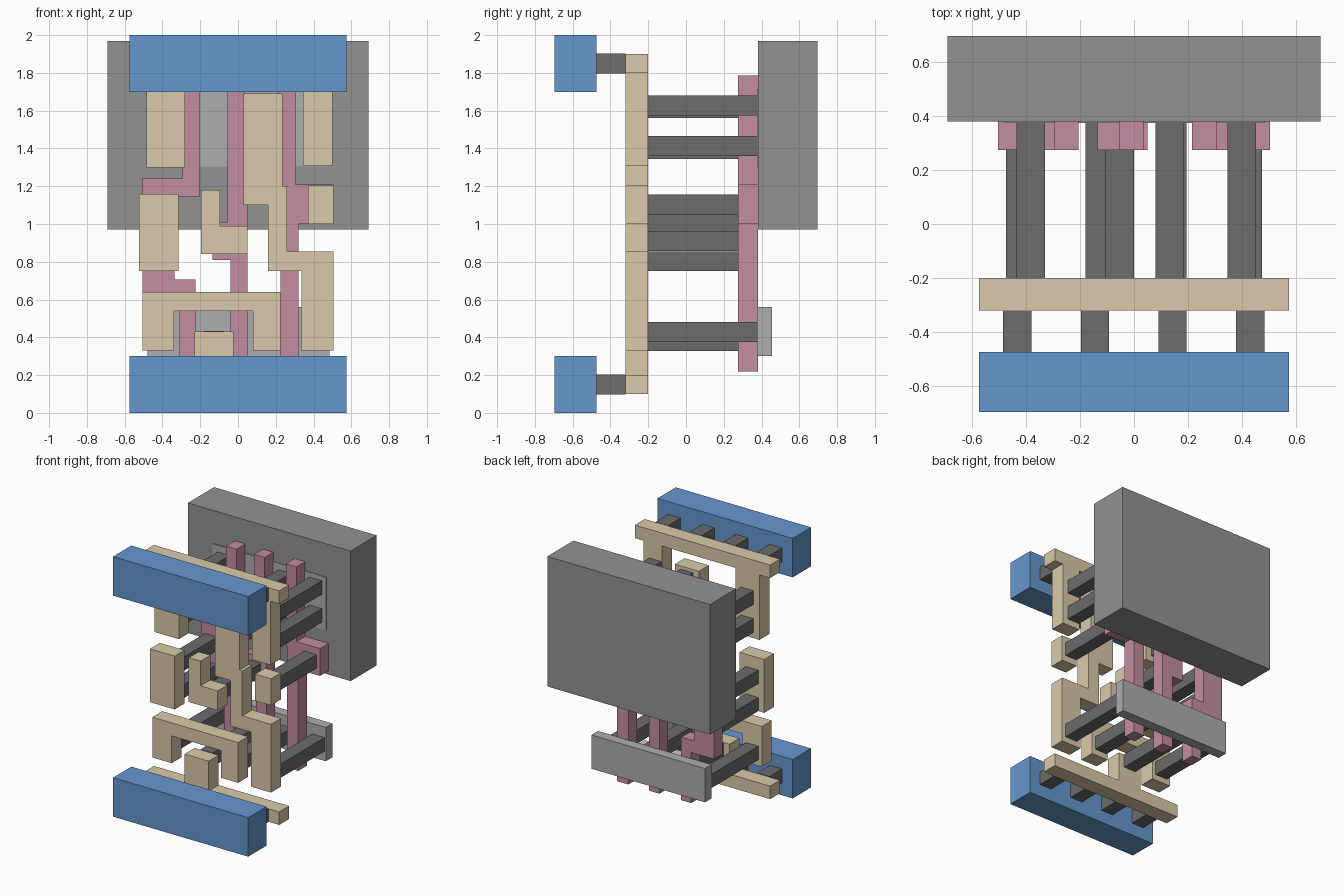
import bpy, bmesh


def material(name, rgb):
    m = bpy.data.materials.new(name)
    m.diffuse_color = (*rgb, 1)
    return m


BLUE = material("blue", (0.13, 0.31, 0.62))
TAN = material("tan", (0.70, 0.59, 0.40))
PINK = material("pink", (0.55, 0.27, 0.36))
DARK = material("dark_grey", (0.15, 0.15, 0.15))
MID = material("mid_grey", (0.29, 0.29, 0.29))
LIGHT = material("light_grey", (0.42, 0.42, 0.42))


def plate(name, outline, y0, y1, mat):
    """Extrude an x-z outline from y0 back to y1."""
    bm = bmesh.new()
    face = bm.faces.new([bm.verts.new((x, y0, z)) for x, z in outline])
    ext = bmesh.ops.extrude_face_region(bm, geom=[face])
    verts = [v for v in ext["geom"] if isinstance(v, bmesh.types.BMVert)]
    bmesh.ops.translate(bm, verts=verts, vec=(0, y1 - y0, 0))
    bmesh.ops.recalc_face_normals(bm, faces=bm.faces)
    mesh = bpy.data.meshes.new(name)
    bm.to_mesh(mesh)
    bm.free()
    mesh.materials.append(mat)
    ob = bpy.data.objects.new(name, mesh)
    bpy.context.collection.objects.link(ob)
    return ob


def block(name, x0, x1, z0, z1, y0, y1, mat):
    return plate(name, [(x0, z0), (x1, z0), (x1, z1), (x0, z1)], y0, y1, mat)


# Power rails in front
block("bottom_rail", -0.575, 0.575, 0, 0.30, -0.697, -0.475, BLUE)
block("top_rail", -0.575, 0.575, 1.70, 2.0, -0.697, -0.475, BLUE)

# Well and diffusion strips at the back
block("well", -0.692, 0.692, 0.97, 1.97, 0.38, 0.697, MID)
block("lower_diffusion", -0.48, 0.485, 0.30, 0.56, 0.375, 0.455, LIGHT)
block("upper_diffusion", -0.48, 0.485, 1.305, 1.715, 0.375, 0.455, LIGHT)

# Wiring layer
wires = {
    "upper_wire_rail": [(-0.575, 1.90), (-0.575, 1.80), (-0.485, 1.80), (-0.485, 1.30),
                        (-0.28, 1.30), (-0.28, 1.80), (0.345, 1.80), (0.345, 1.31),
                        (0.50, 1.31), (0.50, 1.80), (0.575, 1.80), (0.575, 1.90)],
    "lower_wire_rail": [(-0.575, 0.10), (0.575, 0.10), (0.575, 0.20), (-0.025, 0.20),
                        (-0.025, 0.43), (-0.23, 0.43), (-0.23, 0.20), (-0.575, 0.20)],
    "output_wire": [(0.03, 1.69), (0.03, 1.10), (0.16, 1.10), (0.16, 0.75), (0.335, 0.75),
                    (0.335, 0.33), (0.505, 0.33), (0.505, 0.855), (0.26, 0.855),
                    (0.26, 1.20), (0.235, 1.20), (0.235, 1.69)],
    "left_pad_wire": [(-0.525, 0.75), (-0.315, 0.75), (-0.315, 1.16), (-0.525, 1.16)],
    "middle_pad_wire": [(-0.195, 1.18), (-0.195, 0.84), (0.05, 0.84), (0.05, 0.99),
                        (-0.095, 0.99), (-0.095, 1.18)],
    "right_pad_wire": [(0.37, 1.0), (0.505, 1.0), (0.505, 1.205), (0.37, 1.205)],
    "bridge_wire": [(-0.505, 0.64), (-0.505, 0.33), (-0.34, 0.33), (-0.34, 0.54),
                    (0.08, 0.54), (0.08, 0.33), (0.225, 0.33), (0.225, 0.64)],
}
for name, outline in wires.items():
    plate(name, outline, -0.32, -0.20, TAN)

# Gate layer
gates = {
    "left_gate": [(-0.295, 1.785), (-0.295, 1.24), (-0.505, 1.24), (-0.505, 0.61),
                  (-0.31, 0.61), (-0.31, 0.22), (-0.225, 0.22), (-0.225, 0.705),
                  (-0.335, 0.705), (-0.335, 1.145), (-0.205, 1.145), (-0.205, 1.785)],
    "middle_gate": [(-0.055, 1.785), (-0.055, 1.01), (-0.135, 1.01), (-0.135, 0.81),
                    (-0.04, 0.81), (-0.04, 0.22), (0.05, 0.22), (0.05, 1.10),
                    (0.035, 1.10), (0.035, 1.785)],
    "right_gate": [(0.215, 1.785), (0.215, 1.15), (0.225, 1.15), (0.225, 0.22),
                   (0.32, 0.22), (0.32, 1.0), (0.505, 1.0), (0.505, 1.21),
                   (0.305, 1.21), (0.305, 1.785)],
}
for name, outline in gates.items():
    plate(name, outline, 0.275, 0.38, PINK)

# Contact posts: (left x, bottom z) of square posts
S = 0.105


def posts(name, corners, y0, y1):
    for x, z in corners:
        block(name, x, x + S, z, z + S, y0, y1, DARK)


posts("rail_contact", [(x, z) for x in (-0.485, -0.197, 0.09, 0.378) for z in (0.098, 1.797)],
      -0.475, -0.32)
posts("gate_contact", [(-0.475, 0.75), (-0.475, 0.96), (-0.105, 0.857), (0.37, 1.05)], -0.20, 0.275)
posts("lower_contact", [(-0.475, 0.375), (-0.18, 0.328), (0.09, 0.375), (0.37, 0.375)], -0.20, 0.375)
posts("upper_contact", [(-0.435, 1.345), (-0.435, 1.56), (0.08, 1.345), (0.08, 1.56),
                        (0.347, 1.36), (0.347, 1.575)], -0.20, 0.375)
